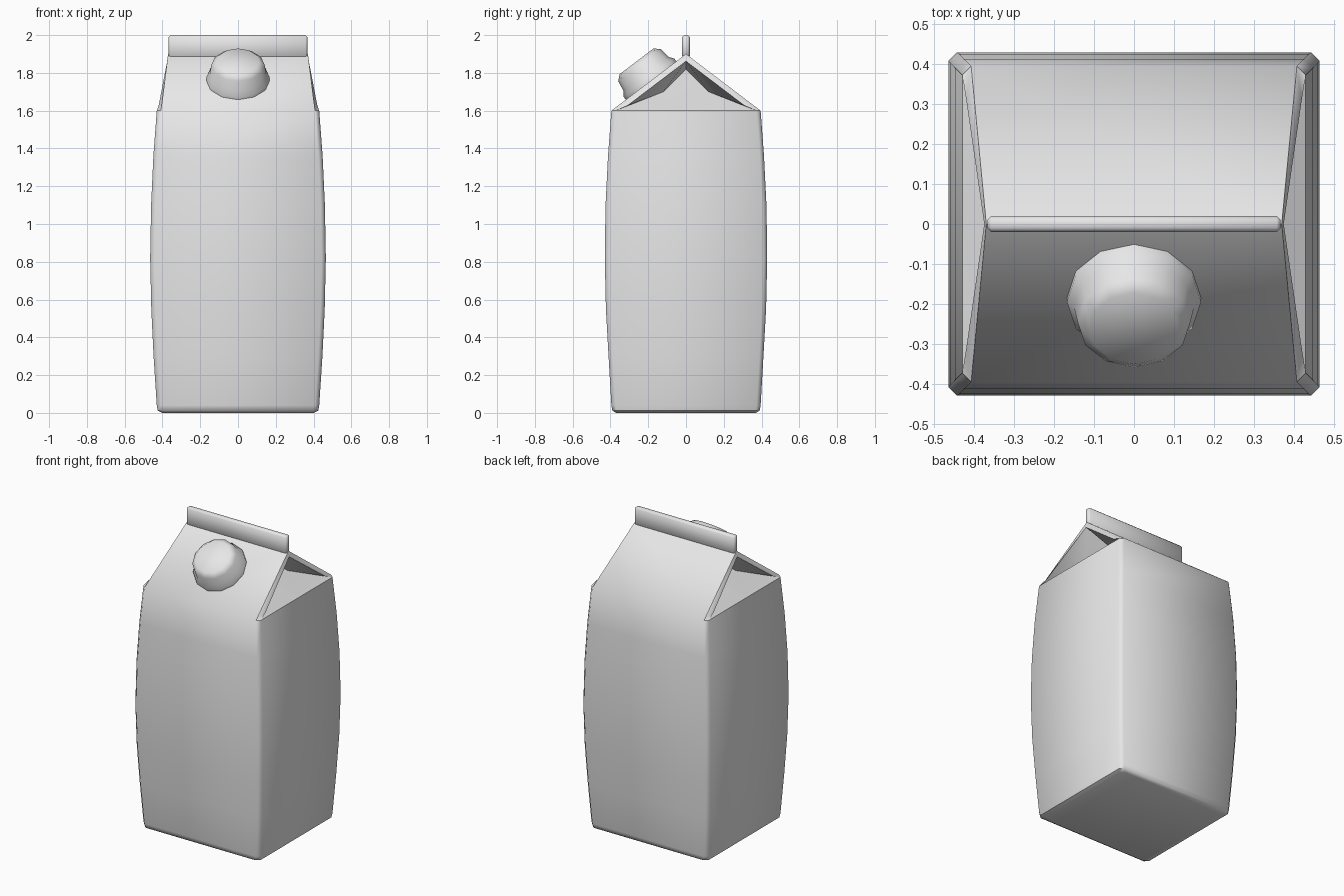
import bpy, bmesh, math
from mathutils import Vector

cube = bpy.data.objects.get("Cube")
if cube:
    bpy.data.objects.remove(cube, do_unlink=True)

# One plain colour for the whole carton
card = bpy.data.materials.new("light grey card")
card.use_nodes = True
colour = (0.8, 0.8, 0.8, 1)
card.diffuse_color = colour
for node in card.node_tree.nodes:
    if node.type == 'BSDF_PRINCIPLED':
        node.inputs["Base Color"].default_value = colour


def finish(name, bm, angle=50):
    """Turn a bmesh into a smooth shaded object."""
    bmesh.ops.remove_doubles(bm, verts=bm.verts, dist=0.0005)
    bmesh.ops.recalc_face_normals(bm, faces=bm.faces)
    mesh = bpy.data.meshes.new(name)
    bm.to_mesh(mesh)
    bm.free()
    mesh.materials.append(card)
    ob = bpy.data.objects.new(name, mesh)
    bpy.context.collection.objects.link(ob)
    bpy.ops.object.select_all(action='DESELECT')
    ob.select_set(True)
    bpy.context.view_layer.objects.active = ob
    bpy.ops.object.shade_smooth_by_angle(angle=math.radians(angle))
    return ob


def loft(bm, rings):
    """Bridge rings of points and return the vertex rings."""
    rings = [[bm.verts.new(p) for p in ring] for ring in rings]
    for low, high in zip(rings, rings[1:]):
        for i in range(len(low)):
            j = (i + 1) % len(low)
            bm.faces.new((low[i], low[j], high[j], high[i]))
    return rings


def chamfered_ring(x, y, z, c=0.022):
    quarter = [(x, y - c), (x - c, y)]
    pts = quarter + [(-a, b) for a, b in reversed(quarter)]
    pts += [(-a, -b) for a, b in pts]
    return [(a, b, z) for a, b in pts]


# Carton: bulging body (half width, half depth, height)
sections = [(0.40, 0.37, 0.0), (0.425, 0.39, 0.012), (0.43, 0.395, 0.04),
            (0.447, 0.41, 0.3), (0.459, 0.424, 0.55), (0.465, 0.43, 0.82),
            (0.46, 0.426, 1.1), (0.448, 0.413, 1.36), (0.43, 0.395, 1.6)]
bm = bmesh.new()
rings = loft(bm, [chamfered_ring(*s) for s in sections])
bm.faces.new(rings[0])

# Gable roof panels
for s in (-1, 1):
    pts = [(-0.408, s * 0.395, 1.6), (0.408, s * 0.395, 1.6),
           (0.37, 0, 1.9), (-0.37, 0, 1.9)]
    bm.faces.new([bm.verts.new(p) for p in pts])

# Folded-in gussets at both ends of the roof
ridge, under_ridge, apex = (0.37, 0, 1.9), (0.375, 0, 1.862), (0.12, 0, 1.82)
eave, corner = (0.408, 0.395, 1.6), (0.43, 0.373, 1.6)
lip, fold, sill = (0.42, 0.31, 1.627), (0.28, 0.12, 1.70), (0.43, 0, 1.6)
for sx in (-1, 1):
    for sy in (-1, 1):
        for face in ((eave, ridge, under_ridge, lip), (eave, lip, corner),
                     (lip, under_ridge, apex, fold),
                     (corner, lip, fold), (corner, fold, sill),
                     (sill, fold, apex)):
            bm.faces.new([bm.verts.new((sx * x, sy * y, z)) for x, y, z in face])
finish("carton_body", bm)

# Sealed fin along the ridge
bm = bmesh.new()
bmesh.ops.create_cube(bm, size=1)
for v in bm.verts:
    v.co = (v.co.x * 0.735, v.co.y * 0.04, 1.94 + v.co.z * 0.12)
bmesh.ops.bevel(bm, geom=bm.edges[:], offset=0.01, segments=1,
                affect='EDGES', profile=0.5)
finish("top_fin", bm)

# Screw cap with a flange, square to the front roof panel
profile = [(0.168, -0.02), (0.168, 0.018), (0.15, 0.042),
           (0.141, 0.102), (0.112, 0.127)]
sides = 12
bm = bmesh.new()
rings = loft(bm, [[(r * math.cos(math.tau * i / sides),
                    r * math.sin(math.tau * i / sides), h)
                   for i in range(sides)] for r, h in profile])
bm.faces.new(rings[0])
bm.faces.new(rings[-1])
cap = finish("screw_cap", bm, 60)
cap.location = (0, -0.185, 1.76)
cap.rotation_euler.x = math.atan2(0.3, 0.395)
